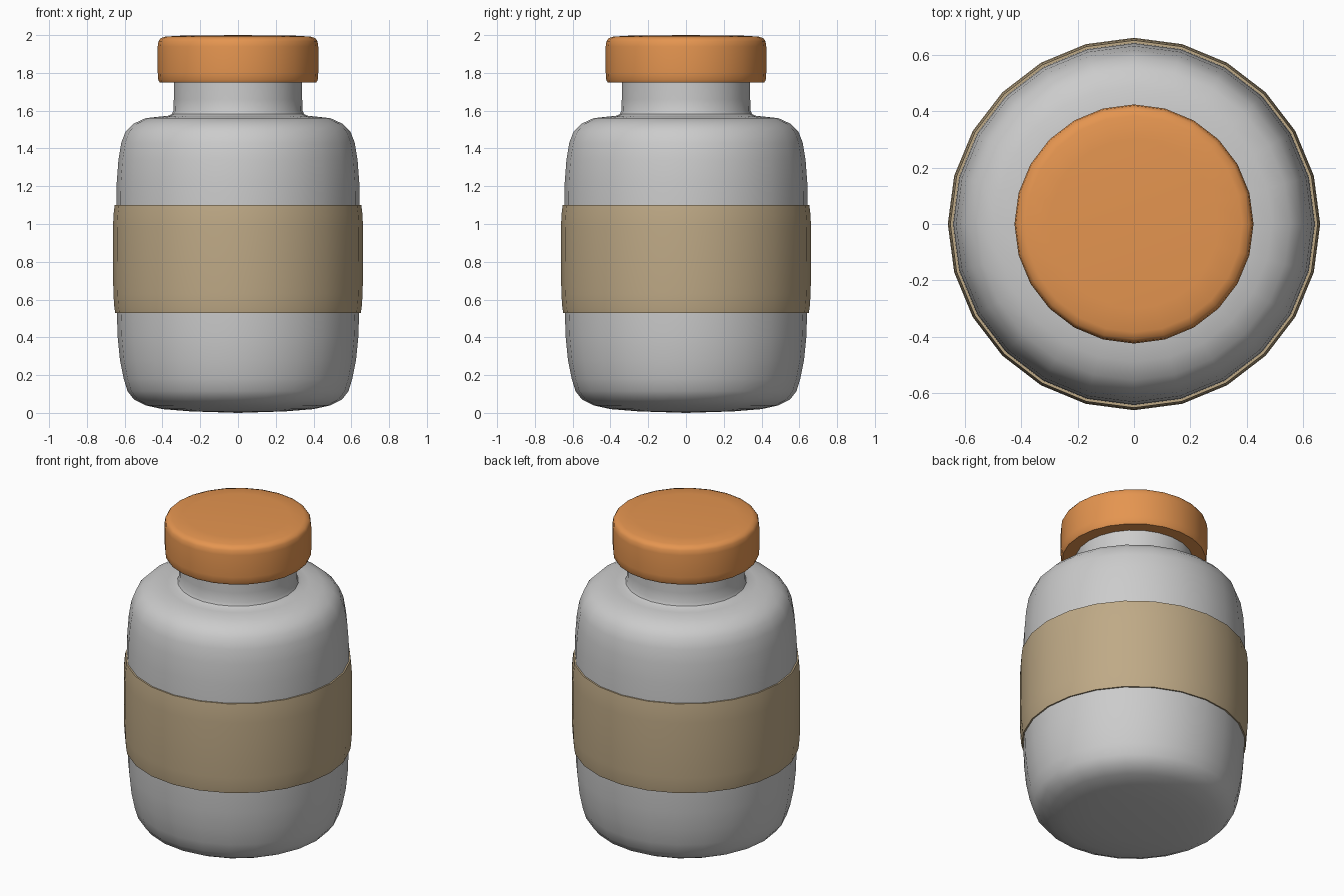
import bpy, bmesh, math

if "Cube" in bpy.data.objects:
    bpy.data.objects.remove(bpy.data.objects["Cube"])

SIDES = 24


def lathe(name, profile, closed=False, color=None, angle=40):
    """Spin an (r, z) profile around z."""
    bm = bmesh.new()
    rings = []
    for r, z in profile:
        if r == 0:
            rings.append([bm.verts.new((0, 0, z))] * SIDES)
        else:
            rings.append([bm.verts.new((r * math.cos(2 * math.pi * i / SIDES),
                                        r * math.sin(2 * math.pi * i / SIDES), z))
                          for i in range(SIDES)])
    pairs = list(zip(rings, rings[1:]))
    if closed:
        pairs.append((rings[-1], rings[0]))
    for a, b in pairs:
        for i in range(SIDES):
            j = (i + 1) % SIDES
            bm.faces.new(dict.fromkeys((a[i], a[j], b[j], b[i])))
    bmesh.ops.recalc_face_normals(bm, faces=bm.faces)
    mesh = bpy.data.meshes.new(name)
    bm.to_mesh(mesh)
    bm.free()
    obj = bpy.data.objects.new(name, mesh)
    bpy.context.collection.objects.link(obj)
    if color:
        mat = bpy.data.materials.new(name + "_color")
        mat.diffuse_color = color
        mat.use_nodes = True
        mat.node_tree.nodes["Principled BSDF"].inputs["Base Color"].default_value = mat.diffuse_color
        mesh.materials.append(mat)
    bpy.ops.object.select_all(action='DESELECT')
    obj.select_set(True)
    bpy.context.view_layer.objects.active = obj
    bpy.ops.object.shade_smooth_by_angle(angle=math.radians(angle))
    return obj


# Rounded bottle body with neck running up into the cap
lathe("bottle", [
    (0, 0), (0.25, 0.008), (0.40, 0.02), (0.49, 0.04), (0.55, 0.07), (0.585, 0.115),
    (0.605, 0.18), (0.625, 0.28), (0.637, 0.40), (0.642, 0.55), (0.644, 0.80),
    (0.644, 1.08), (0.642, 1.22), (0.633, 1.34), (0.618, 1.43), (0.595, 1.49),
    (0.555, 1.53), (0.49, 1.56), (0.41, 1.569), (0.37, 1.573), (0.35, 1.582),
    (0.342, 1.60), (0.34, 1.66), (0.34, 1.80), (0, 1.80)])

# Label band wrapped around the body
lathe("label_band", [
    (0.635, 0.53), (0.65, 0.53), (0.655, 0.56), (0.66, 0.63), (0.662, 0.82),
    (0.662, 0.98), (0.659, 1.05), (0.653, 1.10), (0.635, 1.10)],
    closed=True, color=(0.52, 0.40, 0.24, 1))

# Screw cap
lathe("cap", [
    (0, 1.75), (0.415, 1.75), (0.422, 1.762), (0.425, 1.80), (0.425, 1.94),
    (0.421, 1.968), (0.41, 1.983), (0.385, 1.992), (0.30, 1.997), (0, 2.0)],
    color=(0.78, 0.30, 0.08, 1))
